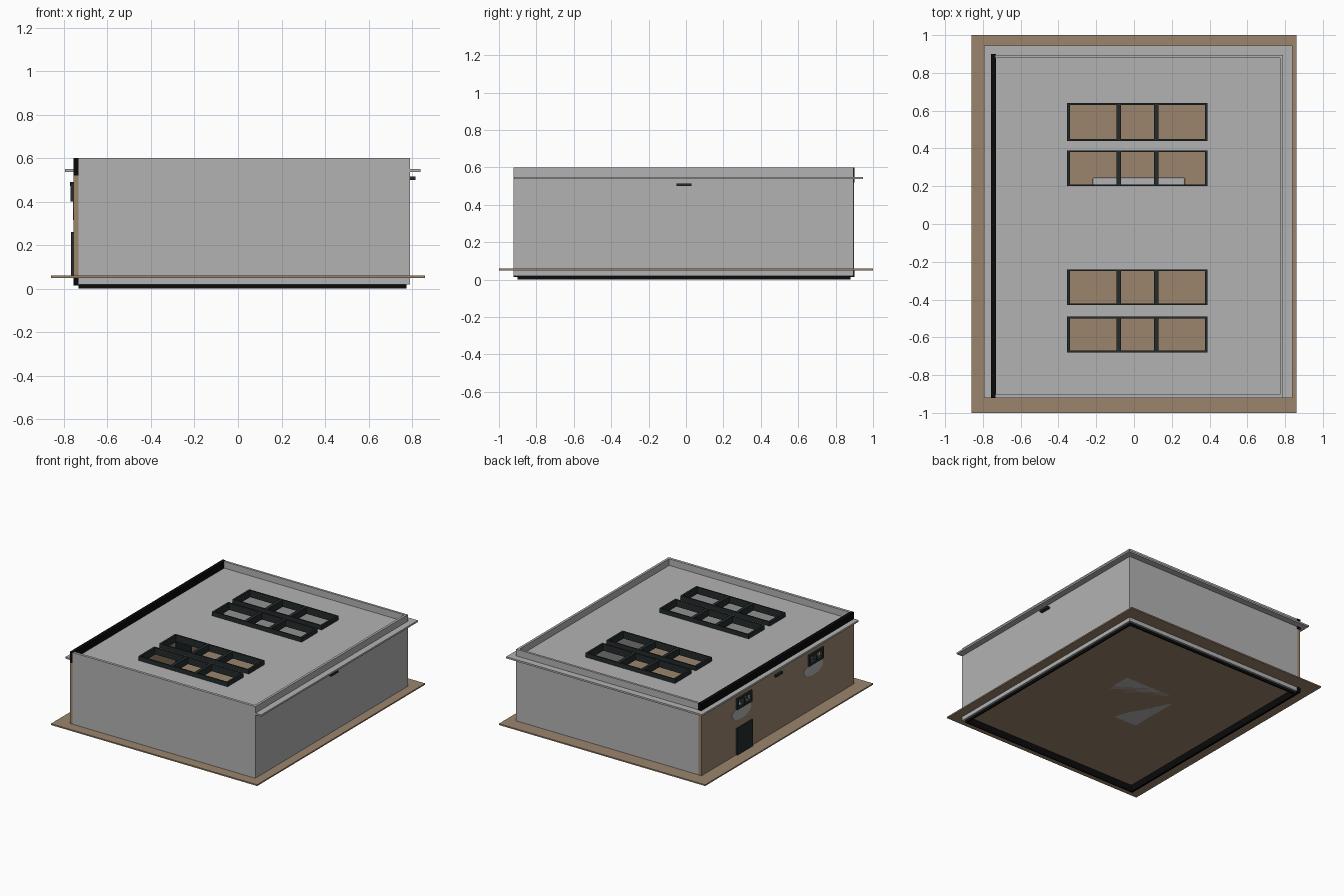
import bpy, bmesh, math

if "Cube" in bpy.data.objects:
    bpy.data.objects.remove(bpy.data.objects["Cube"])


def material(name, rgb):
    m = bpy.data.materials.new(name)
    m.diffuse_color = (*rgb, 1)
    m.use_nodes = True
    m.node_tree.nodes["Principled BSDF"].inputs["Base Color"].default_value = m.diffuse_color
    return m


GREY = material("light_grey", (0.45, 0.45, 0.45))
BROWN = material("earth_brown", (0.33, 0.235, 0.155))
DARK = material("dark_slate", (0.018, 0.024, 0.024))
BLACK = material("black", (0.003, 0.003, 0.003))


def finish(bm, name, mat):
    bmesh.ops.recalc_face_normals(bm, faces=bm.faces)
    me = bpy.data.meshes.new(name)
    bm.to_mesh(me)
    bm.free()
    me.materials.append(mat)
    ob = bpy.data.objects.new(name, me)
    bpy.context.collection.objects.link(ob)
    return ob


def add_box(bm, x0, x1, y0, y1, z0, z1):
    vs = bmesh.ops.create_cube(bm, size=1)["verts"]
    for v in vs:
        v.co = ((x0 + x1) / 2 + v.co.x * (x1 - x0),
                (y0 + y1) / 2 + v.co.y * (y1 - y0),
                (z0 + z1) / 2 + v.co.z * (z1 - z0))


def boxes(name, mat, *dims):
    bm = bmesh.new()
    for d in dims:
        add_box(bm, *d)
    return finish(bm, name, mat)


def holed_panel(name, mat, rect, holes, depth, place):
    """Flat panel in (u, v) with rectangular holes, extruded by the depth vector."""
    us = sorted({rect[0], rect[1], *[h[i] for h in holes for i in (0, 1)]})
    vs = sorted({rect[2], rect[3], *[h[i] for h in holes for i in (2, 3)]})
    bm = bmesh.new()
    grid = [[bm.verts.new(place(u, v)) for v in vs] for u in us]
    for i in range(len(us) - 1):
        for j in range(len(vs) - 1):
            cu, cv = (us[i] + us[i + 1]) / 2, (vs[j] + vs[j + 1]) / 2
            if not any(h[0] < cu < h[1] and h[2] < cv < h[3] for h in holes):
                bm.faces.new((grid[i][j], grid[i + 1][j], grid[i + 1][j + 1], grid[i][j + 1]))
    loose = [v for v in bm.verts if not v.link_faces]
    bmesh.ops.delete(bm, geom=loose, context='VERTS')
    ext = bmesh.ops.extrude_face_region(bm, geom=bm.faces[:], use_keep_orig=True)["geom"]
    bmesh.ops.translate(bm, vec=depth, verts=[g for g in ext if isinstance(g, bmesh.types.BMVert)])
    return finish(bm, name, mat)


# Ground apron and floor
boxes("ground_slab", BROWN, (-0.86, 0.86, -1, 1, 0.05, 0.06))

# Low floor platform with bevelled corners
platform = boxes("floor_platform", GREY, (-0.22, 0.27, -0.245, 0.245, 0.05, 0.068))
bev = platform.modifiers.new("bevel", 'BEVEL')
bev.width, bev.segments = 0.008, 2

# Grey walls: front, back, right
boxes("front_wall", GREY, (-0.733, 0.79, -0.922, -0.902, 0.02, 0.6))
boxes("back_wall", GREY, (-0.733, 0.79, 0.878, 0.895, 0.02, 0.6))
boxes("right_wall", GREY, (0.772, 0.79, -0.902, 0.878, 0.02, 0.6))

# Left wall: brown with window openings, black parapet and plinth
WX0, WX1 = -0.757, -0.733
windows = [(y - 0.07, y + 0.07, 0.418, 0.467) for y in (0.395, -0.46)]
holed_panel("left_wall", BROWN, (-0.922, 0.897, 0.055, 0.52), windows,
            (WX1 - WX0, 0, 0), lambda u, v: (WX0, u, v))
boxes("left_parapet", BLACK, (WX0, -0.73, -0.922, 0.9, 0.52, 0.6))
boxes("left_plinth", BLACK, (WX0, -0.73, -0.922, 0.9, 0.015, 0.055))

# Black footing ring under the walls
boxes("footing", BLACK,
      (-0.733, 0.775, -0.9, -0.89, 0, 0.055), (-0.733, 0.775, 0.87, 0.88, 0, 0.055),
      (-0.733, -0.723, -0.89, 0.87, 0, 0.055), (0.765, 0.775, -0.89, 0.87, 0, 0.055))

# Roof slab with four skylight openings
SX0, SX1 = -0.355, 0.39
lights = [(0.44, 0.64), (0.20, 0.39), (-0.43, -0.24), (-0.68, -0.49)]
holed_panel("roof_slab", GREY, (-0.795, 0.838, -0.92, 0.945),
            [(SX0, SX1, a, b) for a, b in lights],
            (0, 0, 0.013), lambda u, v: (u, v, 0.537))

# Skylight frames with mullions
for n, (a, b) in enumerate(lights, 1):
    Z = (0.53, 0.582)
    boxes(f"skylight_frame_{n}", DARK,
          (SX0, SX1, a, a + 0.01, *Z), (SX0, SX1, b - 0.01, b, *Z),
          (SX0, SX0 + 0.015, a, b, *Z), (SX1 - 0.015, SX1, a, b, *Z),
          (-0.092, -0.068, a, b, *Z), (0.107, 0.131, a, b, *Z))

# Window frames and plaster patches on the left wall
for n, (a, b, c, d) in enumerate(windows, 1):
    X = (-0.769, -0.728)
    mid = (a + b) / 2
    boxes(f"window_frame_{n}", DARK,
          (*X, a - 0.018, b + 0.018, c - 0.018, c), (*X, a - 0.018, b + 0.018, d, d + 0.018),
          (*X, a - 0.018, a, c, d), (*X, b, b + 0.018, c, d),
          (*X, mid - 0.006, mid + 0.006, c, d))
    bm = bmesh.new()
    ring = []
    for k in range(20):
        t = 2 * math.pi * k / 20
        z = 0.365 + 0.05 * math.sin(t)
        ring.append(bm.verts.new((-0.759, mid + 0.025 + 0.115 * math.cos(t), min(z, 0.4))))
    face = bm.faces.new(ring)
    ext = bmesh.ops.extrude_face_region(bm, geom=[face], use_keep_orig=True)["geom"]
    bmesh.ops.translate(bm, vec=(0.003, 0, 0),
                        verts=[g for g in ext if isinstance(g, bmesh.types.BMVert)])
    finish(bm, f"plaster_patch_{n}", GREY)

# Door through the left wall
boxes("door", DARK, (-0.768, -0.725, 0.30, 0.485, 0.06, 0.26))

# Small wall lamps on both sides
boxes("right_lamp", DARK, (0.788, 0.815, -0.05, 0.03, 0.5, 0.515))
boxes("left_lamp", DARK, (-0.772, -0.755, -0.05, 0.03, 0.473, 0.49))
